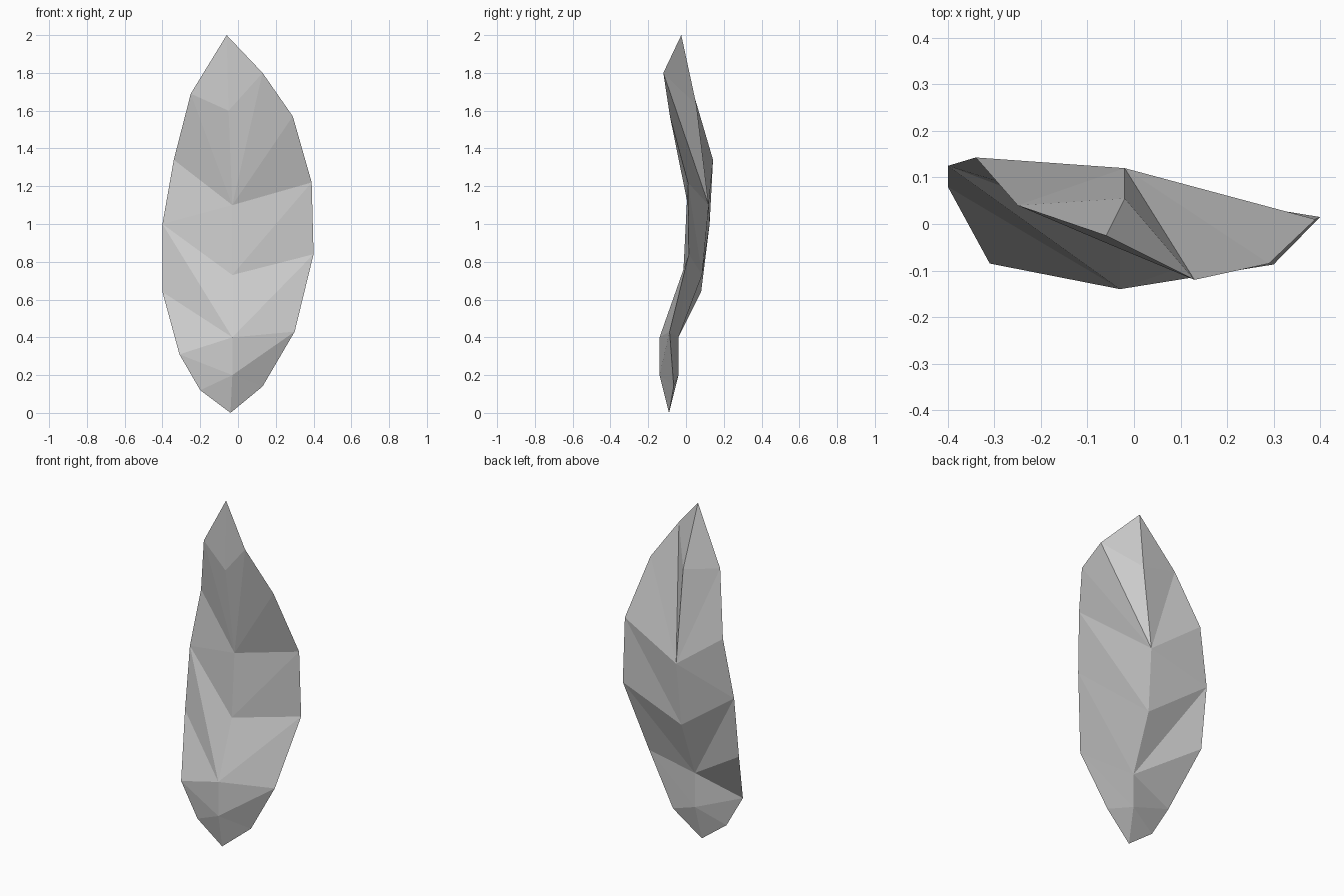
import bpy, bmesh

if "Cube" in bpy.data.objects:
    bpy.data.objects.remove(bpy.data.objects["Cube"])

# Outline from stem to tip, and the midrib on each face
base, tip = (-0.04, -0.09, 0), (-0.06, -0.025, 2)
left = [(-0.20, -0.09, 0.12), (-0.31, -0.085, 0.31), (-0.40, 0.08, 0.64),
        (-0.40, 0.125, 1.0), (-0.34, 0.143, 1.34), (-0.25, 0.04, 1.69)]
right = [(0.13, -0.065, 0.14), (0.30, -0.087, 0.43), (0.40, 0.015, 0.84),
         (0.39, 0.01, 1.22), (0.29, -0.085, 1.57), (0.13, -0.12, 1.8)]
front_rib = [(-0.03, -0.14, 0.2), (-0.03, -0.14, 0.4), (-0.03, -0.015, 0.73),
             (-0.03, 0.01, 1.1), (-0.05, -0.045, 1.6)]
back_rib = [(-0.03, -0.04, 0.2), (-0.03, -0.04, 0.4), (-0.03, 0.085, 0.73),
            (-0.02, 0.12, 1.1), (-0.02, 0.055, 1.63)]

# Range of outline points each rib point fans out to
left_fans = [(0, 2), (2, 4), (4, 4), (4, 6), (6, 7)]
right_fans = [(0, 2), (2, 3), (3, 4), (4, 6), (6, 7)]

bm = bmesh.new()
b, t = bm.verts.new(base), bm.verts.new(tip)
left_edge = [b] + [bm.verts.new(p) for p in left] + [t]
right_edge = [b] + [bm.verts.new(p) for p in right] + [t]


def half_blade(rib, edge, fans):
    for i, (first, last) in enumerate(fans):
        for k in range(first, last):
            bm.faces.new((rib[i], edge[k], edge[k + 1]))
        if i + 1 < len(rib):
            bm.faces.new((rib[i], edge[last], rib[i + 1]))


# Front and back faces share the outline
for points in (front_rib, back_rib):
    rib = [bm.verts.new(p) for p in points]
    half_blade(rib, left_edge, left_fans)
    half_blade(rib, right_edge, right_fans)

bmesh.ops.recalc_face_normals(bm, faces=bm.faces)
mesh = bpy.data.meshes.new("leaf")
bm.to_mesh(mesh)
bm.free()
bpy.context.collection.objects.link(bpy.data.objects.new("leaf", mesh))
